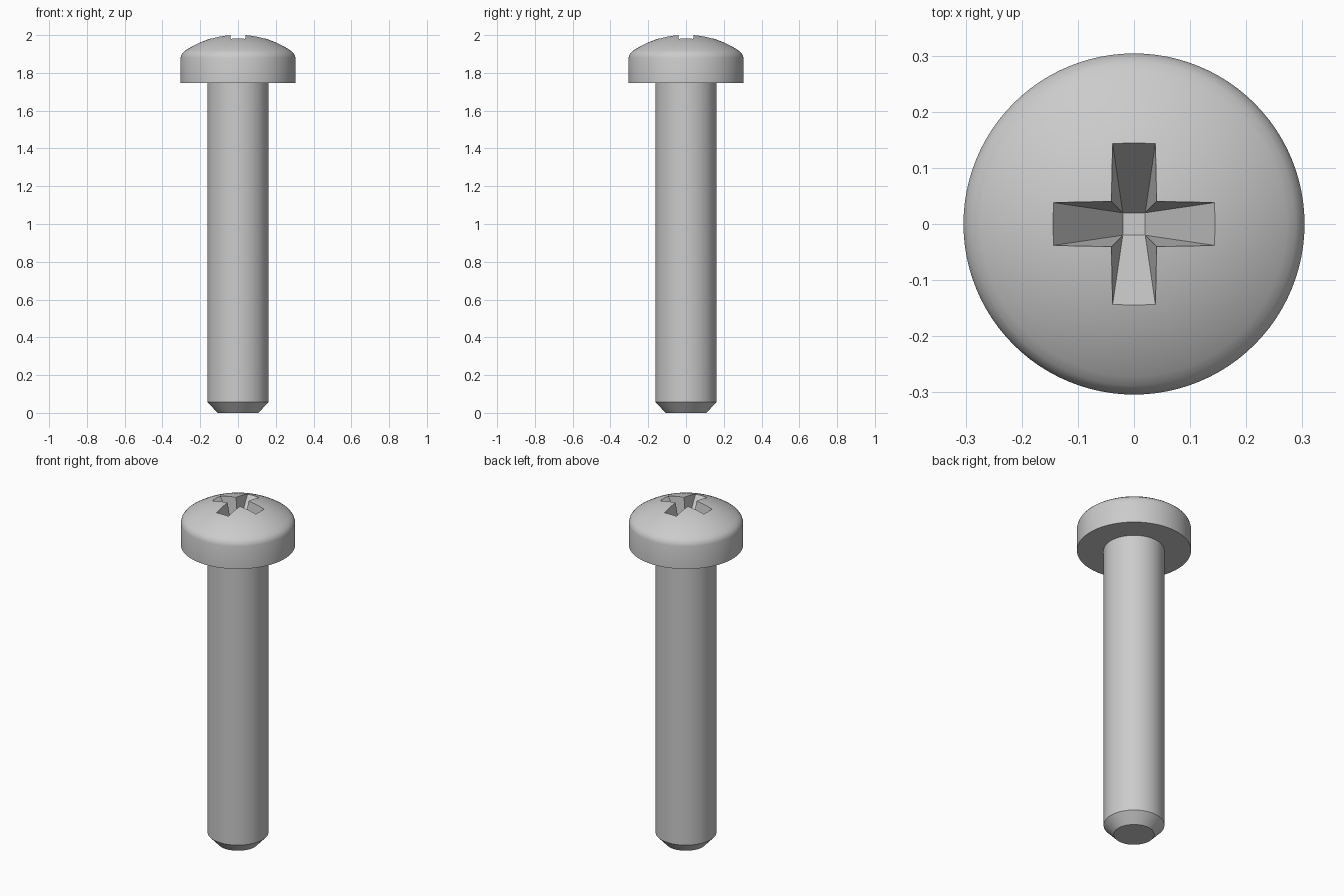
import bpy
import bmesh
import math
from mathutils import Vector

if "Cube" in bpy.data.objects:
    bpy.data.objects.remove(bpy.data.objects["Cube"], do_unlink=True)

steel = bpy.data.materials.new("grey_steel")
steel.use_nodes = True
colour = (0.6, 0.6, 0.6, 1)
steel.diffuse_color = colour
steel.node_tree.nodes["Principled BSDF"].inputs["Base Color"].default_value = colour


def make_object(name, bm):
    bmesh.ops.recalc_face_normals(bm, faces=bm.faces)
    mesh = bpy.data.meshes.new(name)
    bm.to_mesh(mesh)
    bm.free()
    mesh.materials.append(steel)
    obj = bpy.data.objects.new(name, mesh)
    bpy.context.collection.objects.link(obj)
    return obj


def lathe(name, profile, steps=96):
    """Revolve (radius, height) points around the z axis."""
    bm = bmesh.new()
    verts = [bm.verts.new((r, 0, z)) for r, z in profile]
    edges = [bm.edges.new(pair) for pair in zip(verts, verts[1:])]
    bmesh.ops.spin(bm, geom=verts + edges, cent=(0, 0, 0), axis=(0, 0, 1),
                   angle=math.tau, steps=steps)
    bmesh.ops.remove_doubles(bm, verts=bm.verts, dist=1e-4)
    return make_object(name, bm)


def smooth(obj):
    bpy.ops.object.select_all(action="DESELECT")
    obj.select_set(True)
    bpy.context.view_layer.objects.active = obj
    bpy.ops.object.shade_smooth_by_angle(angle=math.radians(30))


# Shank with chamfered tip, running a little way into the head
shank = lathe("shank", [(0, 0), (0.108, 0), (0.162, 0.058), (0.162, 1.76), (0, 1.76)])

# Pan head: flat underside, straight rim, rounded shoulder, shallow dome
DOME_RADIUS, APEX = 0.5, 2.003
dome = []
for i in range(12, -1, -1):
    r = 0.272 * i / 12
    dome.append((r, APEX - DOME_RADIUS + math.sqrt(DOME_RADIUS ** 2 - r * r)))
shoulder = [(0.304, 1.88), (0.299, 1.897), (0.288, 1.911)]
head = lathe("head", [(0, 1.747), (0.304, 1.747)] + shoulder + dome)

# Cross recess cutter: a cross at the top tapering to a small square floor
FLOOR, RIM, TOP = 1.81, 1.98, 2.04
grow = (TOP - FLOOR) / (RIM - FLOOR)
core = 0.02
width = core + (0.038 - core) * grow
reach = core + (0.143 - core) * grow
bm = bmesh.new()
floor, arms = [], []
for k in range(4):
    def turned(x, y, z):
        c, s = ((1, 0), (0, 1), (-1, 0), (0, -1))[k]
        return bm.verts.new(Vector((c * x - s * y, s * x + c * y, z)))
    floor.append(turned(core, core, FLOOR))
    # right corner of arm end, left corner of arm end, inner corner
    arms.append([turned(reach, -width, TOP), turned(reach, width, TOP),
                 turned(width, width, TOP)])
for k in range(4):
    low, high, inner = arms[k]
    following = arms[(k + 1) % 4][0]
    bm.faces.new((floor[k - 1], low, high, floor[k]))
    bm.faces.new((floor[k], high, inner))
    bm.faces.new((floor[k], inner, following))
bm.faces.new(floor)
bm.faces.new([v for arm in arms for v in arm])
cutter = make_object("recess_cutter", bm)

cut = head.modifiers.new("cross_recess", "BOOLEAN")
cut.operation = "DIFFERENCE"
cut.solver = "EXACT"
cut.object = cutter
bpy.context.view_layer.objects.active = head
bpy.ops.object.modifier_apply(modifier=cut.name)
bpy.data.objects.remove(cutter, do_unlink=True)

smooth(shank)
smooth(head)
